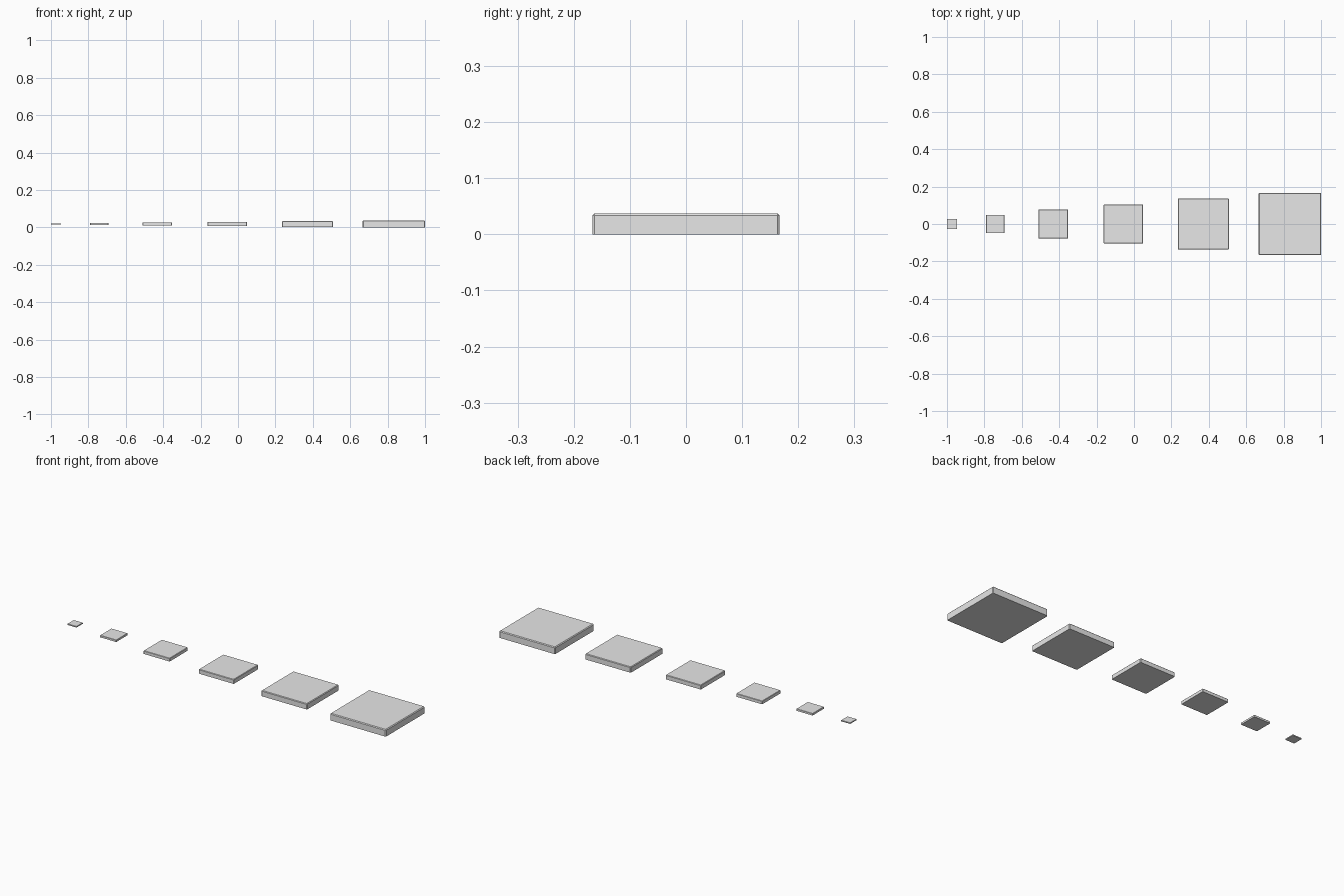
import bpy
import bmesh
from mathutils import Matrix

cube = bpy.data.objects.get("Cube")
if cube:
    bpy.data.objects.remove(cube, do_unlink=True)

# Single plain grey material
GREY = (0.8, 0.8, 0.8, 1.0)
grey = bpy.data.materials.new("light_grey")
grey.use_nodes = True
grey.diffuse_color = GREY
grey.node_tree.nodes["Principled BSDF"].inputs["Base Color"].default_value = GREY

THICKNESS = 0.112   # relative to tile width
CHAMFER = 0.012     # relative to tile width
MID_HEIGHT = 0.0187


def make_tile(name, x, width):
    """Square slab with chamfered top and corner edges and a flat base."""
    bm = bmesh.new()
    bmesh.ops.create_cube(bm, size=1.0, matrix=Matrix.Diagonal(
        (width, width, width * THICKNESS, 1.0)))
    edges = [e for e in bm.edges if any(v.co.z > 0 for v in e.verts)]
    bmesh.ops.bevel(bm, geom=edges, offset=width * CHAMFER,
                    segments=1, affect='EDGES')
    mesh = bpy.data.meshes.new(name)
    bm.to_mesh(mesh)
    bm.free()
    mesh.materials.append(grey)
    tile = bpy.data.objects.new(name, mesh)
    tile.location = (x, 0, MID_HEIGHT)
    bpy.context.collection.objects.link(tile)


# Row of tiles growing from right to left: (centre x, width)
row = [(-0.973, 0.054), (-0.742, 0.097), (-0.432, 0.156),
       (-0.057, 0.210), (0.371, 0.273), (0.833, 0.334)]
for number, (x, width) in enumerate(row, start=1):
    make_tile(f"tile_{number}", x, width)
